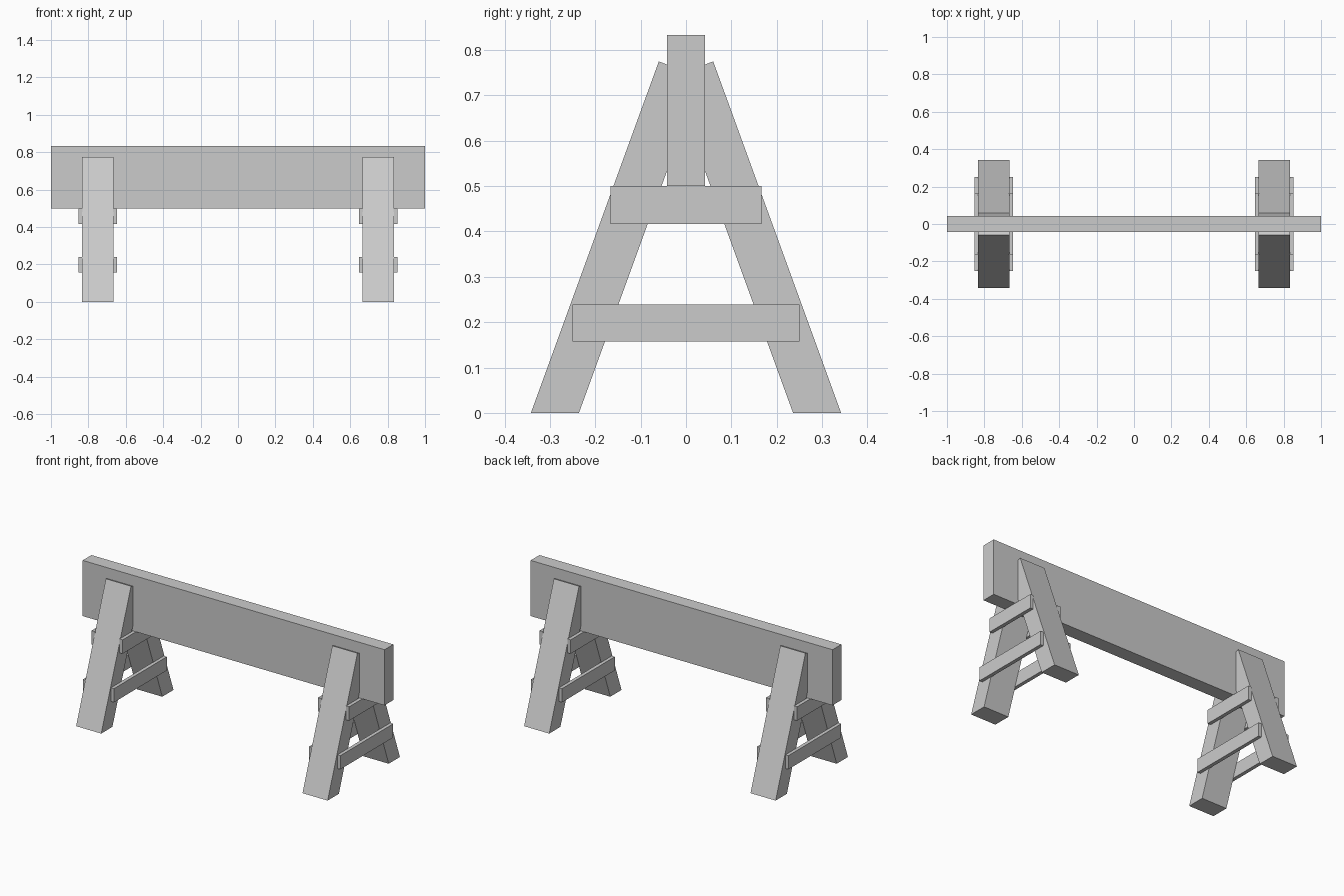
import bpy

if "Cube" in bpy.data.objects:
    bpy.data.objects.remove(bpy.data.objects["Cube"])


def make_object(name, verts, faces):
    mesh = bpy.data.meshes.new(name)
    mesh.from_pydata(verts, [], faces)
    mesh.update()
    obj = bpy.data.objects.new(name, mesh)
    bpy.context.collection.objects.link(obj)
    return obj


def extrude_x(name, profile, x0, x1):
    """Extrude a counter-clockwise (y, z) profile from x0 to x1."""
    n = len(profile)
    verts = [(x, y, z) for x in (x0, x1) for y, z in profile]
    faces = [tuple(reversed(range(n))), tuple(range(n, 2 * n))]
    faces += [(i, (i + 1) % n, n + (i + 1) % n, n + i) for i in range(n)]
    return make_object(name, verts, faces)


def plank(name, x0, x1, half_y, z0, z1):
    return extrude_x(name, [(-half_y, z0), (half_y, z0), (half_y, z1), (-half_y, z1)], x0, x1)


# Top beam
plank("top_beam", -1, 1, 0.0417, 0.5, 0.8333)

# Splayed leg: flat foot, square-cut top, notched against the beam
leg = [(-0.342, 0), (-0.236, 0), (-0.0417, 0.534), (-0.0417, 0.768), (-0.06, 0.775)]
leg_mirrored = [(-y, z) for y, z in reversed(leg)]

for side, cx in (("left", -0.75), ("right", 0.75)):
    extrude_x(f"{side}_front_leg", leg, cx - 0.0833, cx + 0.0833)
    extrude_x(f"{side}_back_leg", leg_mirrored, cx - 0.0833, cx + 0.0833)
    # Cross braces on both faces of each leg pair
    for face, s in (("inner", -1 if cx > 0 else 1), ("outer", 1 if cx > 0 else -1)):
        x0, x1 = sorted((cx + s * 0.0813, cx + s * 0.103))
        plank(f"{side}_{face}_lower_brace", x0, x1, 0.25, 0.157, 0.239)
        plank(f"{side}_{face}_upper_brace", x0, x1, 0.1667, 0.4167, 0.5)
